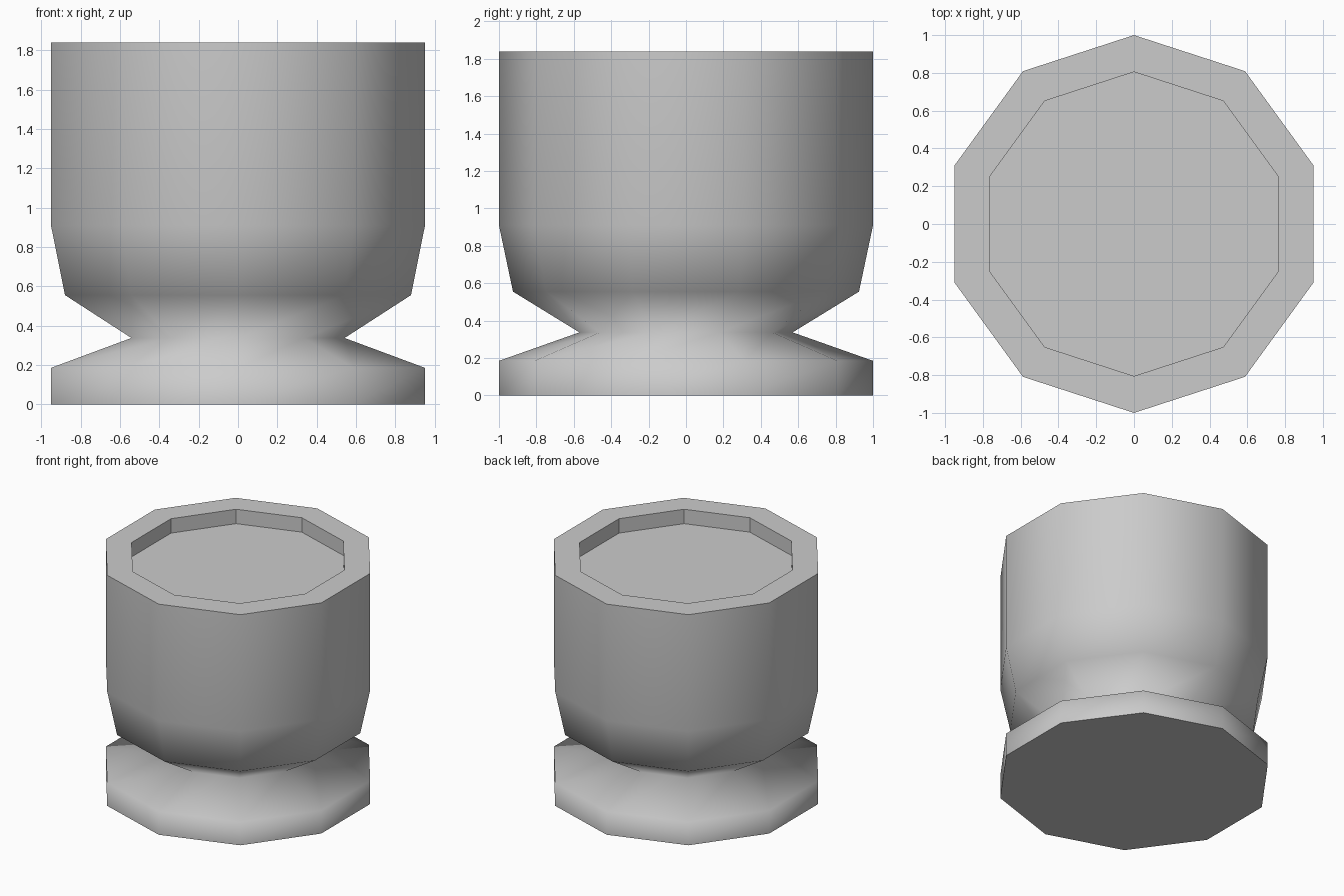
import bpy
import bmesh
from math import cos, sin, pi

if "Cube" in bpy.data.objects:
    bpy.data.objects.remove(bpy.data.objects["Cube"])

SIDES = 10

# Profile from the base up the outside, over the rim and into the recess: (radius, z)
OUTER = [(1, 0), (1, 0.185), (0.57, 0.337), (0.925, 0.555), (1, 0.91), (1, 1.84)]
INNER = [(0.805, 1.84), (0.805, 1.725)]

bm = bmesh.new()


def ring(radius, z):
    """Ten-sided ring with a corner on the y axis."""
    return [bm.verts.new((radius * cos(pi / 2 + 2 * pi * i / SIDES),
                          radius * sin(pi / 2 + 2 * pi * i / SIDES), z))
            for i in range(SIDES)]


rings = [ring(r, z) for r, z in OUTER + INNER]

# Walls: outside is smooth, rim and recess walls are flat
for k, (low, high) in enumerate(zip(rings, rings[1:])):
    for i in range(SIDES):
        j = (i + 1) % SIDES
        face = bm.faces.new((low[i], low[j], high[j], high[i]))
        face.smooth = k < len(OUTER) - 1

# Underside and recess floor
bm.faces.new(rings[0][::-1])
bm.faces.new(rings[-1])
bm.normal_update()

mesh = bpy.data.meshes.new("footed_cup")
bm.to_mesh(mesh)
bm.free()
cup = bpy.data.objects.new("footed_cup", mesh)
bpy.context.collection.objects.link(cup)
